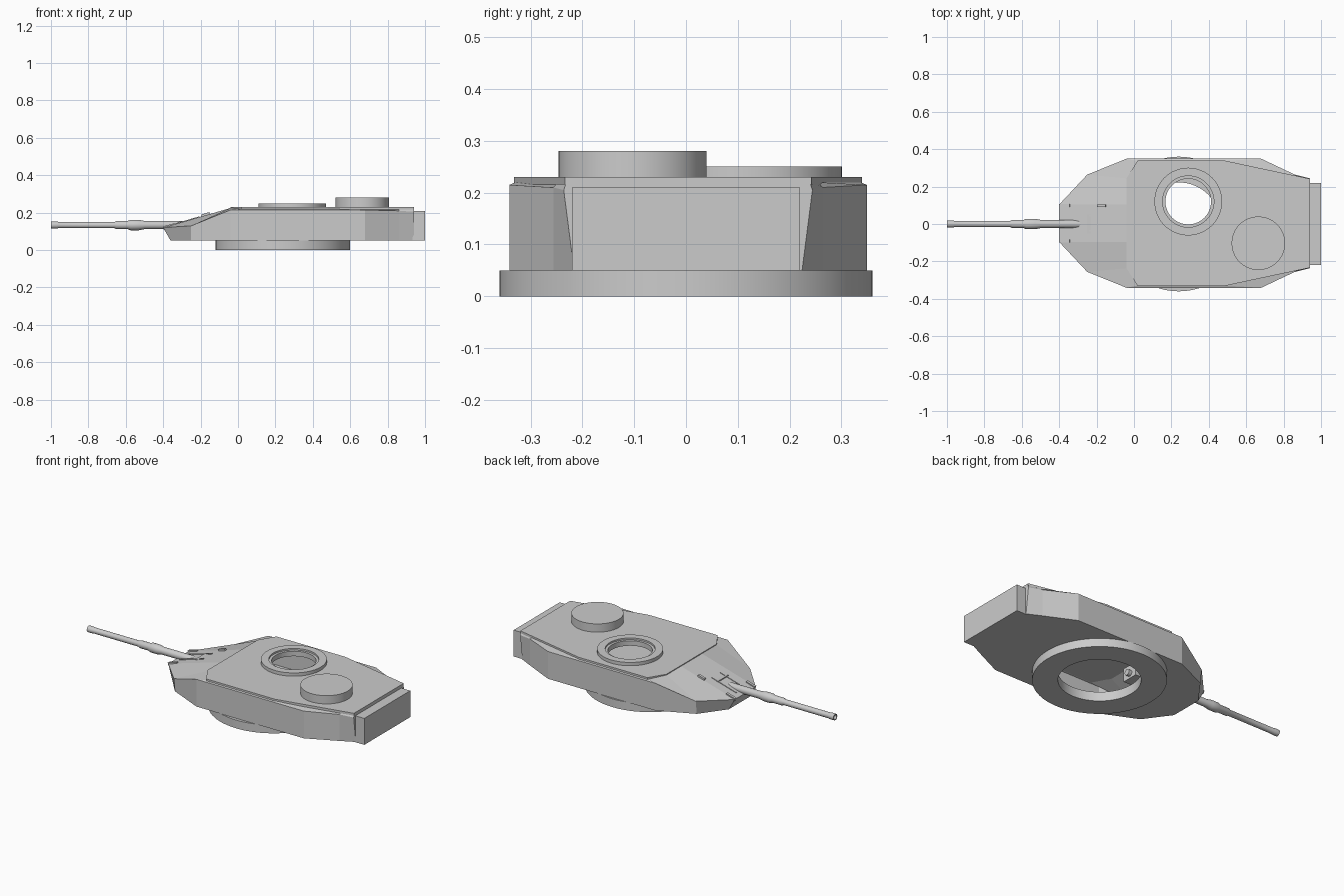
import bpy, bmesh, math
from mathutils import Matrix, Vector

if "Cube" in bpy.data.objects:
    bpy.data.objects.remove(bpy.data.objects["Cube"])

YC = 0.004  # body sits very slightly off the centre line


def finish(name, bm, smooth=False):
    bmesh.ops.recalc_face_normals(bm, faces=bm.faces[:])
    mesh = bpy.data.meshes.new(name)
    bm.to_mesh(mesh)
    bm.free()
    ob = bpy.data.objects.new(name, mesh)
    bpy.context.collection.objects.link(ob)
    bpy.ops.object.select_all(action='DESELECT')
    ob.select_set(True)
    bpy.context.view_layer.objects.active = ob
    if smooth:
        bpy.ops.object.shade_smooth_by_angle(angle=math.radians(30))
    return ob


def loft(name, halves):
    """Stack of mirrored half outlines, capped at both ends."""
    bm = bmesh.new()
    loops = []
    for h in halves:
        pts = [(x, YC + y, z) for x, y, z in h] + [(x, YC - y, z) for x, y, z in reversed(h)]
        loops.append([bm.verts.new(p) for p in pts])
    n = len(loops[0])
    for a, b in zip(loops, loops[1:]):
        for i in range(n):
            j = (i + 1) % n
            bm.faces.new((a[i], a[j], b[j], b[i]))
    bm.faces.new(loops[0])
    bm.faces.new(loops[-1])
    return finish(name, bm)


def lathe(name, profile, loc, seg=64, closed=False, matrix=Matrix()):
    """Spin (radius, height) points about z; cap the ends or close the section."""
    bm = bmesh.new()
    rings = [[bm.verts.new((r * math.cos(math.tau * i / seg), r * math.sin(math.tau * i / seg), z))
              for i in range(seg)] for r, z in profile]
    pairs = list(zip(rings, rings[1:]))
    if closed:
        pairs.append((rings[-1], rings[0]))
    else:
        bm.faces.new(rings[0])
        bm.faces.new(rings[-1])
    for a, b in pairs:
        for i in range(seg):
            j = (i + 1) % seg
            bm.faces.new((a[i], a[j], b[j], b[i]))
    bm.transform(Matrix.Translation(loc) @ matrix)
    return finish(name, bm, True)


def box(name, lo, hi, tilt=0):
    bm = bmesh.new()
    bmesh.ops.create_cube(bm, size=1)
    lo, hi = Vector(lo), Vector(hi)
    bm.transform(Matrix.Translation((lo + hi) / 2) @ Matrix.Rotation(tilt, 4, 'Y')
                 @ Matrix.Diagonal((*(hi - lo), 1)))
    return finish(name, bm)


def cut_hole(ob, radius, x, y, z0, z1):
    cutter = lathe("hole_cutter", [(radius, z0), (radius, z1)], (x, y, 0))
    cutter.hide_render = True
    bpy.context.view_layer.objects.active = ob
    m = ob.modifiers.new("hole", 'BOOLEAN')
    m.operation, m.solver, m.object = 'DIFFERENCE', 'EXACT', cutter
    bpy.ops.object.modifier_apply(modifier=m.name)
    bpy.data.objects.remove(cutter)


# Hollow armoured shell with openings in floor and roof
shell = loft("turret_shell", [
    [(-.36, .10, .05), (-.25, .25, .05), (-.04, .345, .05), (.68, .345, .05), (.86, .26, .05), (.94, .22, .05)],
    [(-.40, .10, .12), (-.25, .26, .13), (-.04, .345, .215), (.68, .345, .215), (.86, .26, .21), (.94, .24, .205)],
    [(-.04, .10, .225), (-.04, .24, .225), (.02, .333, .22), (.48, .333, .22), (.86, .25, .22), (.94, .235, .22)],
])
sol = shell.modifiers.new("wall", 'SOLIDIFY')
sol.thickness, sol.offset = 0.008, -1
bpy.ops.object.modifier_apply(modifier=sol.name)
cut_hole(shell, .222, .24, 0, 0, .10)
cut_hole(shell, .122, .29, .12, .15, .30)

# Roof plate
roof_outline = [(-.04, .24), (.02, .336), (.48, .336), (.94, .238)]
roof = loft("roof_plate", [[(x, y, z) for x, y in roof_outline] for z in (.216, .23)])
cut_hole(roof, .122, .29, .12, .15, .30)

# Turret ring, open hatch collar, closed cupola
lathe("turret_ring", [(.36, 0), (.36, .05), (.222, .05), (.222, 0)], (.24, 0, 0), closed=True)
lathe("hatch_collar", [(.181, .225), (.181, .25), (.137, .25), (.137, .24), (.122, .24), (.122, .21)],
      (.29, .12, 0), closed=True)
lathe("cupola", [(.143, .225), (.143, .28)], (.665, -.103, 0))

# Rear stowage box
box("rear_box", (.93, -.22, .05), (1, .22, .21))

# Gun barrel with muzzle collar and fume extractor sleeve
lathe("gun_barrel", [(.013, .96), (.013, 1), (.019, 1), (.019, .97), (.017, .96), (.017, .66), (.022, .65),
                     (.022, .59), (.028, .575), (.028, .53), (.022, .50), (.022, .30), (.012, .24)],
      (0, 0, .134), seg=24, matrix=Matrix.Rotation(-math.pi / 2, 4, 'Y'))

# Mantlet details on the sloped front
slope = -math.atan2(.105, .36)
for s in (-1, 1):
    box("mantlet_rib", (-.37, YC + s * .04 - .004, .137), (-.20, YC + s * .04 + .004, .157), slope)
    box("mantlet_lug", (-.40, YC + s * .095 - .008, .115), (-.34, YC + s * .095 + .008, .135), slope)
box("sight_cover", (-.195, .09, .178), (-.15, .105, .197), slope)

# Gun breech inside the shell
box("gun_breech", (-.25, -.05, .09), (.03, .05, .17))
lathe("breech_knob", [(.018, 0), (.018, .02)], (.03, 0, .12), seg=20,
      matrix=Matrix.Rotation(math.pi / 2, 4, 'Y'))
